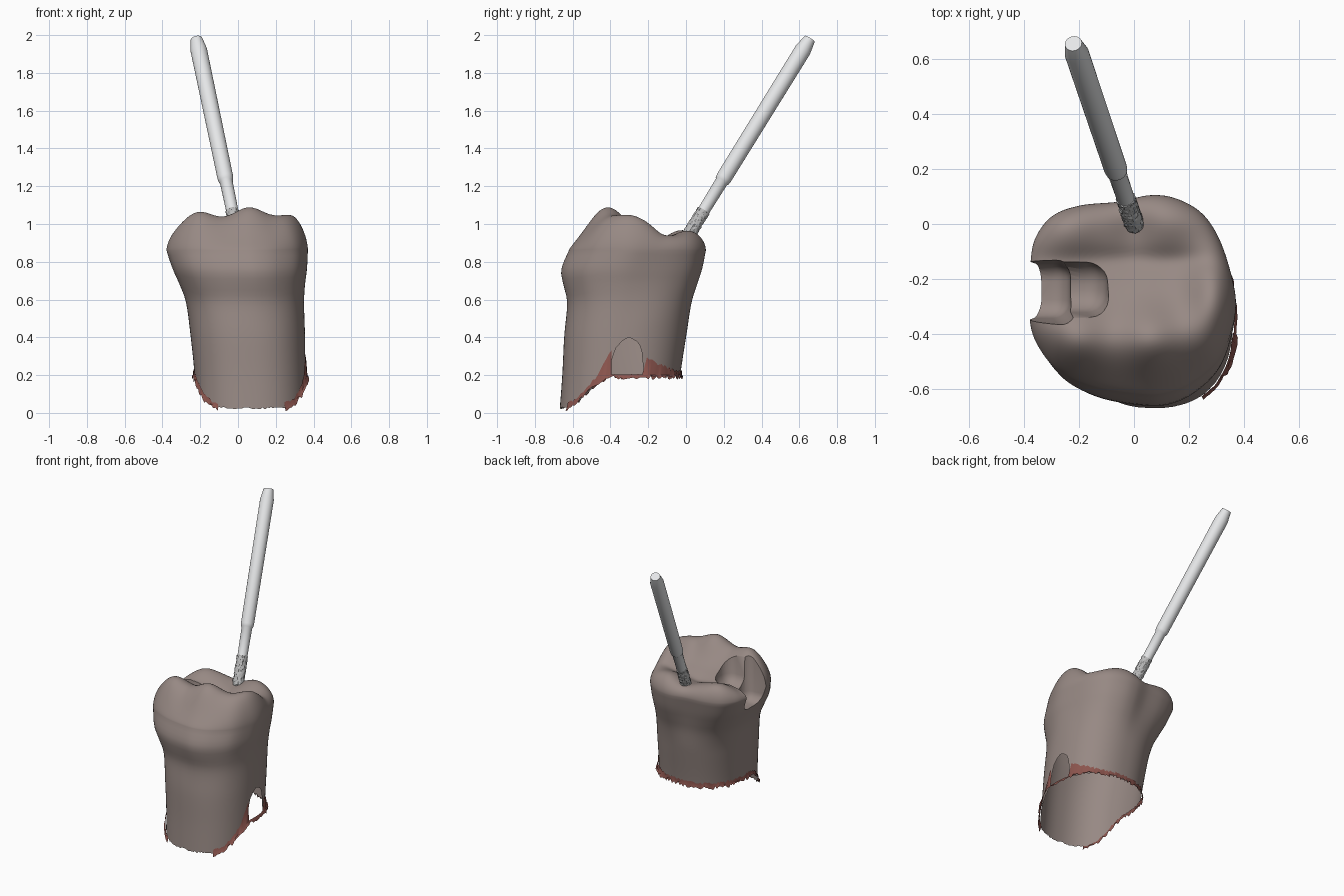
import bpy, bmesh, math, random
from mathutils import Vector

random.seed(4)
if "Cube" in bpy.data.objects:
    bpy.data.objects.remove(bpy.data.objects["Cube"], do_unlink=True)


def material(name, rgb, rough=0.6):
    m = bpy.data.materials.new(name)
    m.use_nodes = True
    m.diffuse_color = (*rgb, 1)
    node = m.node_tree.nodes["Principled BSDF"]
    node.inputs["Base Color"].default_value = (*rgb, 1)
    node.inputs["Roughness"].default_value = rough
    return m


TOOTH = material("warm grey enamel", (0.31, 0.25, 0.23))
GUM = material("gum red", (0.26, 0.09, 0.075))
STEEL = material("pale steel", (0.8, 0.81, 0.82))
GRIT = material("grit grey", (0.5, 0.5, 0.5))


def add_object(name, bm, *mats, angle=40):
    me = bpy.data.meshes.new(name)
    bm.to_mesh(me)
    bm.free()
    ob = bpy.data.objects.new(name, me)
    bpy.context.collection.objects.link(ob)
    for m in mats:
        me.materials.append(m)
    if angle:
        smooth(ob, angle)
    return ob


def smooth(ob, angle):
    bpy.ops.object.select_all(action="DESELECT")
    ob.select_set(True)
    bpy.context.view_layer.objects.active = ob
    bpy.ops.object.shade_smooth_by_angle(angle=math.radians(angle))


def spline(pts, n, closed):
    """Catmull-Rom samples through the points."""
    pts = [Vector(p) for p in pts]
    count, out = len(pts), []
    pick = lambda i: pts[i % count] if closed else pts[max(0, min(count - 1, i))]
    for i in range(count if closed else count - 1):
        a, b, c, d = (pick(i + k) for k in (-1, 0, 1, 2))
        for j in range(n):
            t = j / n
            out.append(0.5 * (2 * b + (c - a) * t + (2 * a - 5 * b + 4 * c - d) * t * t
                              + (3 * b - a - 3 * c + d) * t ** 3))
    return out if closed else out + [pts[-1]]


def bridge(bm, low, high, closed=True):
    n = len(low)
    for i in range(n if closed else n - 1):
        j = (i + 1) % n
        bm.faces.new((low[i], low[j], high[j], high[i]))


# Crown outline, counter-clockwise from the left side
OUTLINE = spline([(.365, -.3), (.335, -.15), (.29, -.03), (.23, .05), (.14, .1), (.05, .11),
                  (-.06, .085), (-.2, .07), (-.3, .03), (-.36, -.05), (-.38, -.14), (-.38, -.26),
                  (-.385, -.37), (-.36, -.47), (-.285, -.575), (-.16, -.64), (0, -.67),
                  (.1, -.67), (.2, -.63), (.3, -.54), (.35, -.42)], 8, True)
X0, X1 = min(p.x for p in OUTLINE), max(p.x for p in OUTLINE)
Y0, Y1 = min(p.y for p in OUTLINE), max(p.y for p in OUTLINE)

# Extents of the tooth at each height: z, x min, x max, y min, y max
LEVELS = spline([(0, -.22, .365, -.67, -.05), (.2, -.23, .36, -.655, -.03),
                 (.4, -.25, .355, -.645, 0), (.58, -.275, .35, -.63, .03),
                 (.68, -.31, .355, -.65, .06), (.76, -.345, .365, -.66, .085),
                 (.86, -.38, .37, -.62, .105)], 8, False)
TOP = LEVELS[-1][0]


def wall(p, z):
    """Outline point moved to the wall at height z; the root is a rounded oval."""
    k = next((i for i in range(1, len(LEVELS)) if LEVELS[i][0] >= z), len(LEVELS) - 1)
    a, b = LEVELS[k - 1], LEVELS[k]
    e = a.lerp(b, max(0, min(1, (z - a[0]) / (b[0] - a[0]))))
    q = Vector((2 * (p.x - X0) / (X1 - X0) - 1, 2 * (p.y - Y0) / (Y1 - Y0) - 1))
    oval = q / (abs(q.x) ** 2.3 + abs(q.y) ** 2.3) ** (1 / 2.3)
    w = max(0, min(1, (z - .45) / .35))
    q = oval.lerp(q, w * w * (3 - 2 * w))
    return Vector((e[1] + (e[2] - e[1]) * (q.x + 1) / 2,
                   e[3] + (e[4] - e[3]) * (q.y + 1) / 2, z))


def rim(p):
    """Height of the lower edge, rising toward the back."""
    t = max(0, min(1, (wall(p, .15).y + .64) / .25))
    return .025 + .175 * t * t * (3 - 2 * t)


def notched_rim(p):
    u = (wall(p, .25).y + .315) / .09
    arch = .2 * math.sqrt(1 - u * u) if p.x > .1 and abs(u) < 1 else 0
    return rim(p) + arch + random.uniform(-.006, .006)


def bump(x, y, cx, cy, sx, sy):
    return math.exp(-((x - cx) / sx) ** 2 / 2 - ((y - cy) / sy) ** 2 / 2)


def chewing_height(x, y):
    h = .905 + .11 * bump(0, y, 0, -.43, 1, .13) + .035 * bump(0, y, 0, .02, 1, .08)
    h += .1 * bump(x, y, .3, -.24, .07, .1)
    for cx, cy, a in ((-.22, -.42, .07), (.06, -.42, .08), (.27, -.4, .03),
                      (-.25, -.02, .04), (.13, .03, .03)):
        h += a * bump(x, y, cx, cy, .08, .09)
    h -= .025 * bump(x, y, 0, -.02, .05, .07)
    return h - .02 * bump(x, y, 0, -.13, .25, .03)


# Tooth: lofted wall plus a cusped chewing surface
bm = bmesh.new()
edge = [notched_rim(p) for p in OUTLINE]
STEPS = 28
rings = []
for k in range(STEPS + 1):
    t = k / STEPS
    rings.append([bm.verts.new(wall(p, z + (TOP - z) * t)) for p, z in zip(OUTLINE, edge)])
mid = Vector((0, -.25, TOP))
for k in range(1, 30):
    s = math.cos(k / 30 * math.pi / 2)
    ring = []
    for p in OUTLINE:
        v = mid.lerp(wall(p, TOP), s)
        dy = (p - mid.xy).normalized().y
        rise = (1 - s ** (7 + 3 * dy)) ** (.5 + .25 * max(0, -dy))
        v.z = TOP + (chewing_height(v.x, v.y) - TOP) * rise
        ring.append(bm.verts.new(v))
    rings.append(ring)
for low, high in zip(rings, rings[1:]):
    bridge(bm, low, high)
apex = bm.verts.new((0, -.25, chewing_height(0, -.25)))
plug = Vector((.05, -.3, .55))
plug_vert = bm.verts.new(plug)
for i in range(len(OUTLINE)):
    j = (i + 1) % len(OUTLINE)
    bm.faces.new((rings[-1][i], rings[-1][j], apex))
    bm.faces.new((rings[0][j], rings[0][i], plug_vert))
bmesh.ops.recalc_face_normals(bm, faces=bm.faces)
tooth = add_object("tooth", bm, TOOTH, angle=0)


# Prepared cavity: a shallow pocket and a deeper step at the open side
def cavity_cutter(name, x_end, y0, y1, floor, flare, round_off):
    b = bmesh.new()
    bmesh.ops.create_cube(b, size=1)
    for v in b.verts:
        up = v.co.z > 0
        out = flare if up else 0
        v.co = (x_end + out if v.co.x > 0 else -.7,
                y1 + out if v.co.y > 0 else y0 - out, 1.3 if up else floor)
    bmesh.ops.bevel(b, geom=b.edges[:], offset=round_off, segments=6, profile=.5,
                    affect="EDGES")
    ob = add_object(name, b, TOOTH, angle=0)
    ob.hide_render = True
    return ob


cutters = [cavity_cutter("pocket_cutter", -.11, -.31, -.15, .84, .07, .07),
           cavity_cutter("step_cutter", -.24, -.335, -.15, .75, .06, .06)]
for c in cutters:
    mod = tooth.modifiers.new("cavity", "BOOLEAN")
    mod.operation, mod.solver, mod.object = "DIFFERENCE", "EXACT", c
deps = bpy.context.evaluated_depsgraph_get()
cut = bpy.data.meshes.new_from_object(tooth.evaluated_get(deps))
tooth.modifiers.clear()
tooth.data = cut
for c in cutters:
    bpy.data.objects.remove(c, do_unlink=True)

# Open the underside so the root is a hollow shell
bm = bmesh.new()
bm.from_mesh(cut)
bmesh.ops.delete(bm, geom=[v for v in bm.verts if (v.co - plug).length < .001], context="VERTS")
bm.to_mesh(cut)
bm.free()
smooth(tooth, 45)

# Gum: ragged strip around the root edge, absent at the very front
bm = bmesh.new()
strip = []
for p in OUTLINE + OUTLINE[:1]:
    z = rim(p)
    y = wall(p, .15).y
    low, high, flare = random.uniform(.0, .025), random.uniform(.012, .03), .012
    if p.x > .1:
        # Torn flaps on both sides of the root opening
        front, back = (y + .4) / .13, (y + .235) / .17
        if -1 < front <= 0:
            high += .13 * (1 + front) ** 2
            flare = .02
        elif 0 <= back < 1:
            high += .07 * (1 - back)
            flare = .02
        elif front > 0 and back < 0:
            high = .004
    col = []
    for h, off in ((z - low, flare), (z, flare * .5), (z + high, .003)):
        v = wall(p, max(h, .003))
        n = (v - Vector((.06, -.33, v.z))).normalized()
        col.append(bm.verts.new(v + n * (off + random.uniform(0, .003))))
    strip.append((col, y < -.62))
for (a, bare_a), (b, bare_b) in zip(strip, strip[1:]):
    if not (bare_a or bare_b):
        bridge(bm, a, b, closed=False)
bmesh.ops.delete(bm, geom=[v for v in bm.verts if not v.link_faces], context="VERTS")
bmesh.ops.recalc_face_normals(bm, faces=bm.faces)
add_object("gum_edge", bm, GUM, angle=30)


# Dental bur: turned handle with a gritty tip
def turned(name, profile, mat, sides, jitter=0, angle=35):
    b = bmesh.new()
    loops = []
    for h, r in profile:
        loop = []
        for i in range(sides):
            a = math.tau * i / sides
            q = r + random.uniform(-jitter, jitter)
            loop.append(b.verts.new((q * math.cos(a), q * math.sin(a), h)))
        loops.append(loop)
    for lo, hi in zip(loops, loops[1:]):
        bridge(b, lo, hi)
    b.faces.new(loops[0][::-1])
    b.faces.new(loops[-1])
    ob = add_object(name, b, mat, angle=angle)
    ob.location = base
    ob.rotation_mode = "QUATERNION"
    ob.rotation_quaternion = axis.to_track_quat("Z", "Y")
    return ob


base = Vector((.005, -.012, .9))
axis = Vector((-.22, .655, 1.98)) - base
length = axis.length
turned("bur_handle", [(.2, .032), (.385, .034), (.392, .039), (.412, .042),
                      (length - .07, .044), (length, .031)], STEEL, 32)
turned("bur_tip", [(0, .022), (.012, .032)] + [(.025 + .0085 * k, .035) for k in range(22)],
       GRIT, 28, jitter=.003, angle=10)
